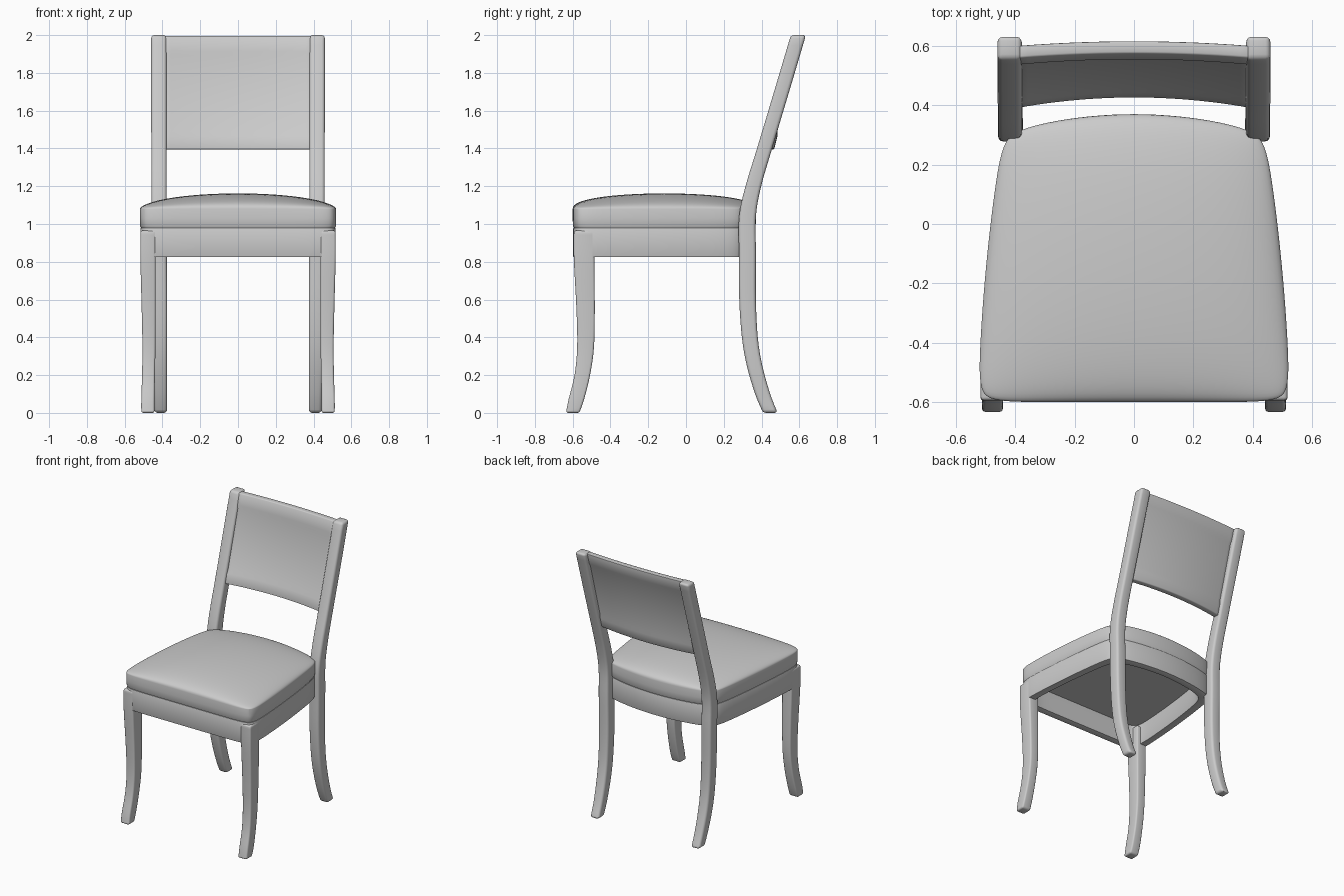
import bpy, bmesh, math

if "Cube" in bpy.data.objects:
    bpy.data.objects.remove(bpy.data.objects["Cube"])


def finish(name, bm, bevel=0.0, segments=3):
    """Turn a bmesh into a smooth object with rounded edges."""
    bmesh.ops.recalc_face_normals(bm, faces=bm.faces)
    mesh = bpy.data.meshes.new(name)
    bm.to_mesh(mesh)
    bm.free()
    ob = bpy.data.objects.new(name, mesh)
    bpy.context.collection.objects.link(ob)
    bpy.ops.object.select_all(action='DESELECT')
    ob.select_set(True)
    bpy.context.view_layer.objects.active = ob
    if bevel:
        mod = ob.modifiers.new("round", 'BEVEL')
        mod.width = bevel
        mod.segments = segments
        mod.limit_method = 'ANGLE'
        mod.angle_limit = math.radians(50)
        bpy.ops.object.modifier_apply(modifier=mod.name)
    bpy.ops.object.shade_smooth_by_angle(angle=math.radians(40))
    return ob


def bridge(bm, a, b):
    """Join two closed loops of vertices with quads."""
    n = len(a)
    for i in range(n):
        j = (i + 1) % n
        bm.faces.new((a[i], a[j], b[j], b[i]))


def loft(bm, rings, closed=False):
    loops = [[bm.verts.new(p) for p in ring] for ring in rings]
    for a, b in zip(loops, loops[1:]):
        bridge(bm, a, b)
    if closed:
        bridge(bm, loops[-1], loops[0])
    else:
        bm.faces.new(loops[0])
        bm.faces.new(loops[-1])


def smooth_rows(rows, sub=4):
    """Catmull-Rom interpolation through key sections."""
    out = []
    for i in range(len(rows) - 1):
        p0, p1 = rows[max(i - 1, 0)], rows[i]
        p2, p3 = rows[i + 1], rows[min(i + 2, len(rows) - 1)]
        for k in range(sub):
            t = k / sub
            out.append([0.5 * (2 * b + (c - a) * t + (2 * a - 5 * b + 4 * c - d) * t * t
                               + (3 * b - a - 3 * c + d) * t ** 3)
                        for a, b, c, d in zip(p0, p1, p2, p3)])
    return out + [list(rows[-1])]


def leg(name, rows, side, bevel):
    bm = bmesh.new()
    loft(bm, [[(side * x0, y0, z), (side * x1, y0, z), (side * x1, y1, z), (side * x0, y1, z)]
              for z, y0, y1, x0, x1 in smooth_rows(rows)])
    finish(name, bm, bevel)


# Leg sections: z, front y, back y, inner x, outer x
FRONT = [(0, -0.635, -0.565, 0.442, 0.512), (0.07, -0.622, -0.54, 0.442, 0.512),
         (0.2, -0.59, -0.508, 0.44, 0.508), (0.35, -0.576, -0.487, 0.437, 0.506),
         (0.55, -0.58, -0.483, 0.436, 0.51), (0.82, -0.594, -0.485, 0.436, 0.517),
         (0.965, -0.594, -0.485, 0.436, 0.517)]
BACK = [(0, 0.408, 0.485, 0.375, 0.443), (0.1, 0.366, 0.446, 0.375, 0.445),
        (0.25, 0.322, 0.404, 0.375, 0.45), (0.4, 0.296, 0.38, 0.375, 0.452),
        (0.6, 0.282, 0.37, 0.375, 0.454), (0.85, 0.28, 0.37, 0.377, 0.457),
        (1.04, 0.281, 0.37, 0.378, 0.458), (1.2, 0.315, 0.398, 0.378, 0.459),
        (1.4, 0.376, 0.456, 0.378, 0.459), (1.7, 0.466, 0.546, 0.378, 0.46),
        (2.0, 0.555, 0.635, 0.378, 0.46)]
for side, word in ((1, "right"), (-1, "left")):
    leg("front_leg_" + word, FRONT, side, 0.022)
    leg("back_post_" + word, BACK, side, 0.018)


def plan(u, v, inset=0.0):
    """Map the unit square to the tapered seat outline with a bowed back."""
    k = 1 - 0.05 * abs(u * v) ** 10
    u, v = u * k, v * k
    t = (v + 1) / 2
    x = u * (0.525 - 0.02 * t - 0.065 * t * t - inset)
    front, back = -0.6 + inset, 0.37 - inset - 0.065 * u * u
    return x, front + (back - front) * t


N = 36
S = [math.sin(math.pi / 2 * (2 * i / N - 1)) for i in range(N + 1)]
BORDER = ([(s, -1) for s in S[:-1]] + [(1, s) for s in S[:-1]]
          + [(s, 1) for s in S[:0:-1]] + [(-1, s) for s in S[:0:-1]])


def outline(z, inset):
    return [(*plan(u, v, inset), z) for u, v in BORDER]


# Seat cushion: domed top grid, side wall with a tucked seam, flat underside
bm = bmesh.new()
grid = {}
for u in S:
    for v in S:
        dome = max(0, 1 - u * u) ** 0.5 * max(0, 1 - v * v) ** 0.42
        grid[u, v] = bm.verts.new((*plan(u, v), 1.08 + 0.082 * dome))
for a, b in zip(S, S[1:]):
    for c, d in zip(S, S[1:]):
        bm.faces.new((grid[a, c], grid[b, c], grid[b, d], grid[a, d]))
upper = [grid[p] for p in BORDER]
for z, inset in ((1.03, 0.0), (0.99, 0.001), (0.978, 0.007)):
    lower = [bm.verts.new(p) for p in outline(z, inset)]
    bridge(bm, upper, lower)
    upper = lower
bm.faces.new(upper)
finish("seat_cushion", bm)

# Apron: four rails as one hollow frame
bm = bmesh.new()
loft(bm, [outline(0.825, 0.003), outline(0.98, 0.003),
          outline(0.98, 0.055), outline(0.825, 0.055)], closed=True)
finish("seat_apron", bm, 0.004, 2)

# Backrest panel: raised bands at top and bottom, bowed backwards
FACE = [(1.395, 0), (1.465, 0), (1.49, 0.007), (1.89, 0.007), (1.915, 0), (1.995, 0)]
profile = [(z, d) for z, d in FACE] + [(z, 0.042 - d) for z, d in reversed(FACE)]
bm = bmesh.new()
rings = []
for i in range(25):
    s = 2 * i / 24 - 1
    rings.append([(0.39 * s,
                   0.39 + 0.283 * (z - 1.395) + d
                   + (0.035 - 0.033 * (z - 1.395)) * (1 - s * s), z) for z, d in profile])
loft(bm, rings)
finish("backrest_panel", bm, 0.006, 2)
